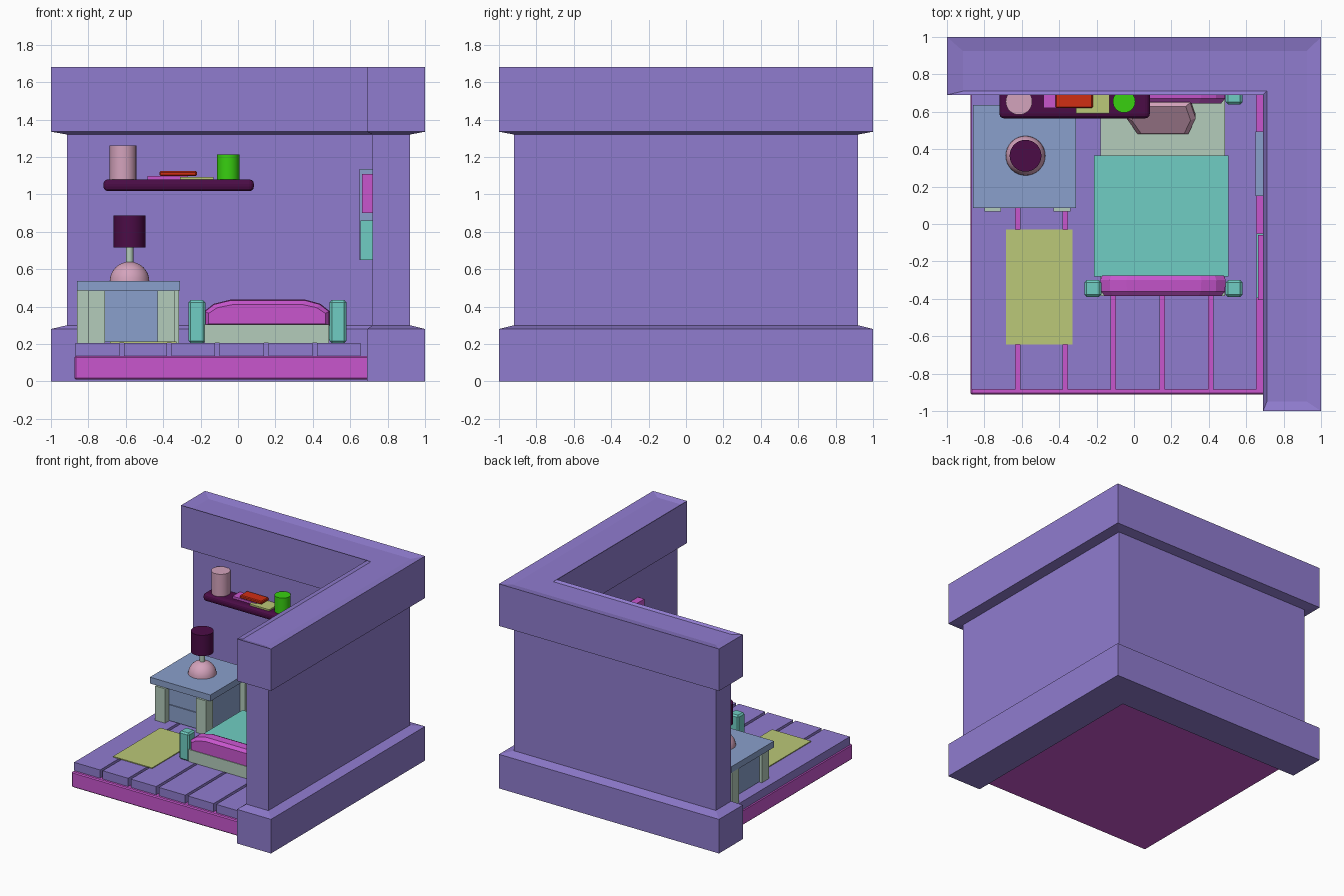
import bpy, bmesh, math
from mathutils import Vector

if "Cube" in bpy.data.objects:
    bpy.data.objects.remove(bpy.data.objects["Cube"])


def mat(name, r, g, b):
    m = bpy.data.materials.new(name)
    lin = [((c / 255 + 0.055) / 1.055) ** 2.4 if c > 10 else c / 255 / 12.92 for c in (r, g, b)]
    m.diffuse_color = (*lin, 1)
    m.use_nodes = True
    m.node_tree.nodes["Principled BSDF"].inputs["Base Color"].default_value = m.diffuse_color
    return m


PURPLE = mat("purple", 144, 124, 207)
MAGENTA = mat("magenta", 200, 86, 206)
DARK = mat("dark_plum", 75, 12, 70)
PINK = mat("pink", 212, 163, 188)
PALE = mat("pale_green", 180, 204, 187)
SLATE = mat("slate_blue", 138, 160, 204)
TEAL = mat("teal", 112, 206, 195)
OLIVE = mat("olive_yellow", 187, 200, 120)
RED = mat("red", 208, 46, 20)
GREEN = mat("green", 56, 208, 16)


def finish(name, bm, material, bevel=0, segments=1, smooth=False):
    bmesh.ops.recalc_face_normals(bm, faces=bm.faces[:])
    me = bpy.data.meshes.new(name)
    bm.to_mesh(me)
    bm.free()
    ob = bpy.data.objects.new(name, me)
    bpy.context.collection.objects.link(ob)
    me.materials.append(material)
    if bevel:
        mod = ob.modifiers.new("bevel", 'BEVEL')
        mod.width, mod.segments = bevel, segments
    if smooth:
        bpy.context.view_layer.objects.active = ob
        ob.select_set(True)
        bpy.ops.object.shade_smooth_by_angle(angle=math.radians(40))
        ob.select_set(False)
    return ob


def loft(name, rings, material, **kw):
    """Skin equal-length rings of points and cap both ends."""
    bm = bmesh.new()
    vs = [[bm.verts.new(p) for p in ring] for ring in rings]
    n = len(rings[0])
    for a, b in zip(vs, vs[1:]):
        for i in range(n):
            j = (i + 1) % n
            bm.faces.new((a[i], a[j], b[j], b[i]))
    bm.faces.new(vs[0])
    bm.faces.new(vs[-1])
    return finish(name, bm, material, **kw)


def box(name, x0, x1, y0, y1, z0, z1, material, **kw):
    ring = [(x0, y0), (x1, y0), (x1, y1), (x0, y1)]
    return loft(name, [[(x, y, z) for x, y in ring] for z in (z0, z1)], material, **kw)


def lathe(name, x, y, profile, material, n=32):
    """Stack circles of (radius, z) around a vertical axis."""
    rings = [[(x + r * math.cos(2 * math.pi * i / n), y + r * math.sin(2 * math.pi * i / n), z)
              for i in range(n)] for r, z in profile]
    return loft(name, rings, material, smooth=True)


# L-shaped walls with wide trims at the foot and the top
def l_ring(outer, inner, left, front, z):
    return [(left, outer, z), (left, inner, z), (inner, inner, z),
            (inner, front, z), (outer, front, z), (outer, outer, z)]


loft("walls", [
    l_ring(1, .69, -1, -1, 0), l_ring(1, .69, -1, -1, .28),
    l_ring(.92, .72, -.915, -.92, .30), l_ring(.92, .72, -.915, -.92, 1.32),
    l_ring(1, .69, -1, -1, 1.335), l_ring(1, .69, -1, -1, 1.68),
    l_ring(.925, .71, -.915, -.95, 1.665)], PURPLE)

# Floor slab and planks
box("floor_slab", -.875, .72, -.912, .72, .01, .137, MAGENTA, bevel=.008)
edges = [-.87, -.622, -.367, -.112, .152, .41, .667]
for i, (a, b) in enumerate(zip(edges, edges[1:])):
    box(f"floor_plank_{i}", a + (.012 if i else 0), b - .012, -.885, .72, .137, .205, PURPLE)
box("rug", -.685, -.33, -.645, -.03, .205, .212, OLIVE)

# Bed
box("mattress", -.18, .487, -.385, .70, .205, .305, PALE)
box("blanket", -.215, .505, -.28, .365, .22, .332, TEAL)
outer = [(-.18, .30), (-.18, .375), (-.13, .415), (-.04, .437),
         (.36, .437), (.44, .415), (.49, .375), (.49, .30)]


def board_ring(y, k):
    return [(.155 + (x - .155) * (1 - .07 * k), y, .30 + .008 * k + (z - .30) * (1 - .25 * k))
            for x, z in outer]


for name, y in (("footboard", -.33), ("headboard", .70)):
    loft(name, [board_ring(y - .055, 1), board_ring(y - .03, .15),
                board_ring(y + .03, 0), board_ring(y + .055, .4)], MAGENTA)
    for side, x in (("left", -.22), ("right", .535)):
        box(f"{name}_post_{side}", x - .045, x + .045, y - .06, y + .03, .205, .435, TEAL, bevel=.012)

# Pillow leaning on the headboard
outline = [(-.04, .5), (.02, 0), (.29, 0), (.33, .5), (.30, 1), (.02, 1)]


def pillow_ring(scale, depth):
    return [(.145 + (x - .145) * scale, .565 + (t - .5) * .17 * scale + depth * .5,
             .365 + (t - .5) * .11 * scale - depth * .8) for x, t in outline]


loft("pillow", [pillow_ring(.85, -.02), pillow_ring(1, 0), pillow_ring(1, .04),
                pillow_ring(.85, .06)], PINK)

# Nightstand
box("nightstand_top", -.86, -.31, .085, .635, .485, .537, SLATE)
box("nightstand_body", -.78, -.36, .12, .60, .21, .487, SLATE)
for i, z in enumerate((.212, .348)):
    box(f"nightstand_drawer_{i}", -.70, -.44, .112, .13, z, z + .13, SLATE)
for row, y, lefts in (("front", .068, (-.80, -.43)), ("back", .54, (-.86, -.405))):
    for side, x in zip(("left", "right"), lefts):
        box(f"nightstand_leg_{row}_{side}", x, x + .09, y, y + .09, .205, .487, PALE)

# Lamp
dome = [(.106 * math.cos(a), .535 + .105 * math.sin(a))
        for a in [math.radians(11 * i) for i in range(9)]]
lathe("lamp_base", -.58, .365, dome, PINK)
lathe("lamp_stem", -.58, .365, [(.02, .62), (.02, .73)], PALE, 16)
lathe("lamp_shade", -.58, .365, [(.085, .717), (.085, .887)], DARK)

# Wall shelf with jars and books
box("shelf", -.72, .085, .565, .73, 1.017, 1.08, DARK, bevel=.025, segments=3)
lathe("pink_jar", -.615, .655, [(.071, 1.078), (.071, 1.262)], PINK)
lathe("green_jar", -.053, .655, [(.06, 1.078), (.06, 1.212)], GREEN)
box("magenta_book", -.485, -.27, .62, .715, 1.08, 1.098, MAGENTA)
box("olive_book", -.31, -.13, .59, .715, 1.08, 1.093, OLIVE)
box("red_book", -.42, -.22, .62, .715, 1.098, 1.124, RED, bevel=.006)

# Pictures on the right wall
box("blue_picture", .65, .73, .15, .495, .65, 1.135, SLATE)
box("magenta_picture", .662, .73, -.405, -.06, .90, 1.11, MAGENTA)
box("teal_picture", .655, .73, -.395, -.05, .65, .86, TEAL)
